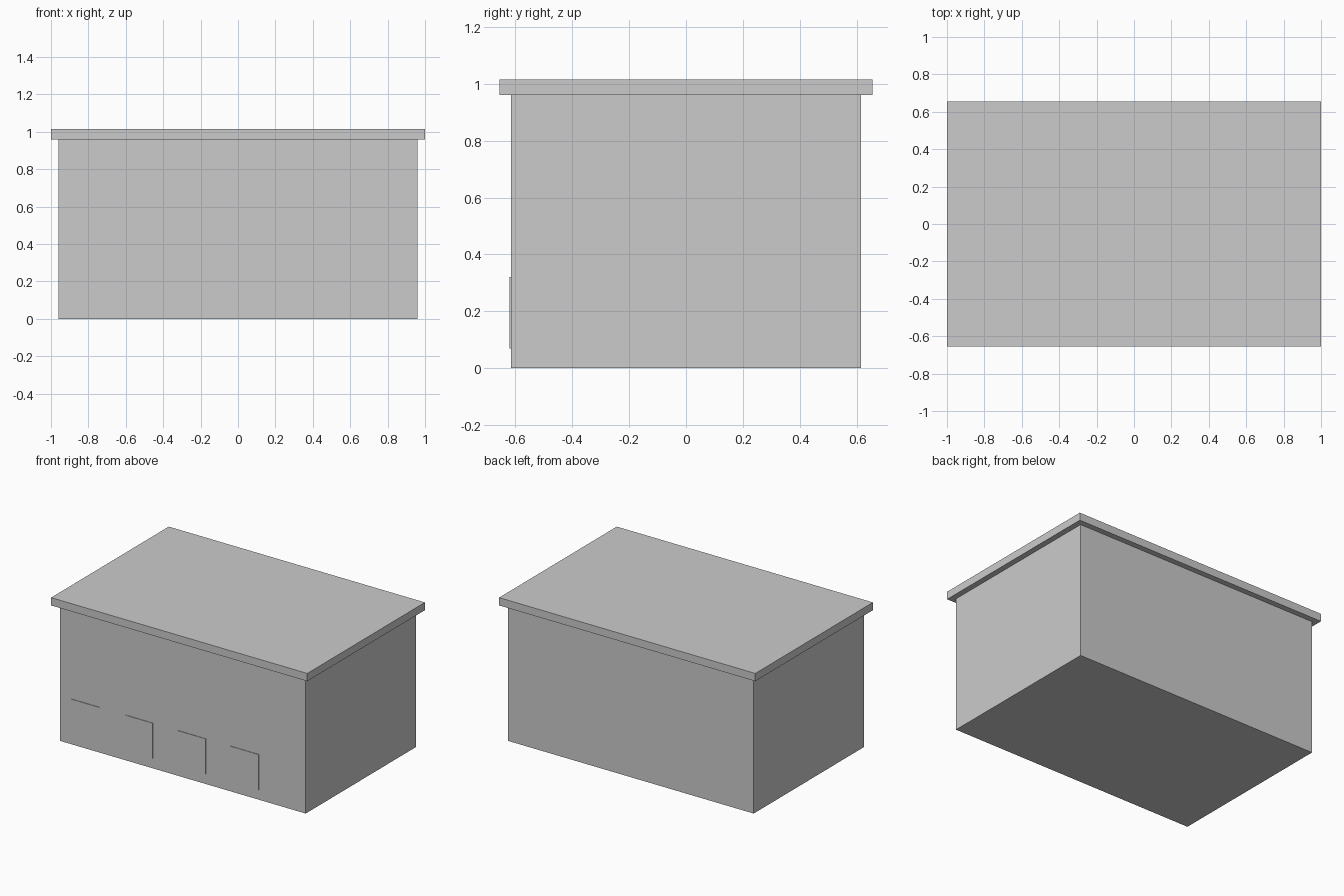
import bpy

cube = bpy.data.objects.get("Cube")
if cube:
    bpy.data.objects.remove(cube, do_unlink=True)

grey = bpy.data.materials.new("light grey")
grey.use_nodes = True
colour = (0.6, 0.6, 0.6, 1)
grey.diffuse_color = colour
grey.node_tree.nodes["Principled BSDF"].inputs["Base Color"].default_value = colour


def box(name, low, high):
    """Add a flat-sided box spanning two opposite corners."""
    centre = [(a + b) / 2 for a, b in zip(low, high)]
    bpy.ops.mesh.primitive_cube_add(size=1, location=centre)
    obj = bpy.context.object
    obj.name = name
    obj.scale = [b - a for a, b in zip(low, high)]
    bpy.ops.object.transform_apply(location=False, rotation=False, scale=True)
    obj.data.materials.append(grey)
    return obj


# Main block and overhanging flat roof
WALL_X, WALL_Y, WALL_TOP = 0.96, 0.616, 0.96
box("walls", (-WALL_X, -WALL_Y, 0), (WALL_X, WALL_Y, WALL_TOP))
box("roof_slab", (-1, -0.656, WALL_TOP), (1, 0.656, 1.015))

# Row of four thin panels low on the front wall
for i in range(4):
    x = -0.755 + i * 0.413
    box(f"front_panel_{i + 1}",
        (x - 0.11, -WALL_Y - 0.004, 0.07),
        (x + 0.11, -WALL_Y + 0.002, 0.32))
